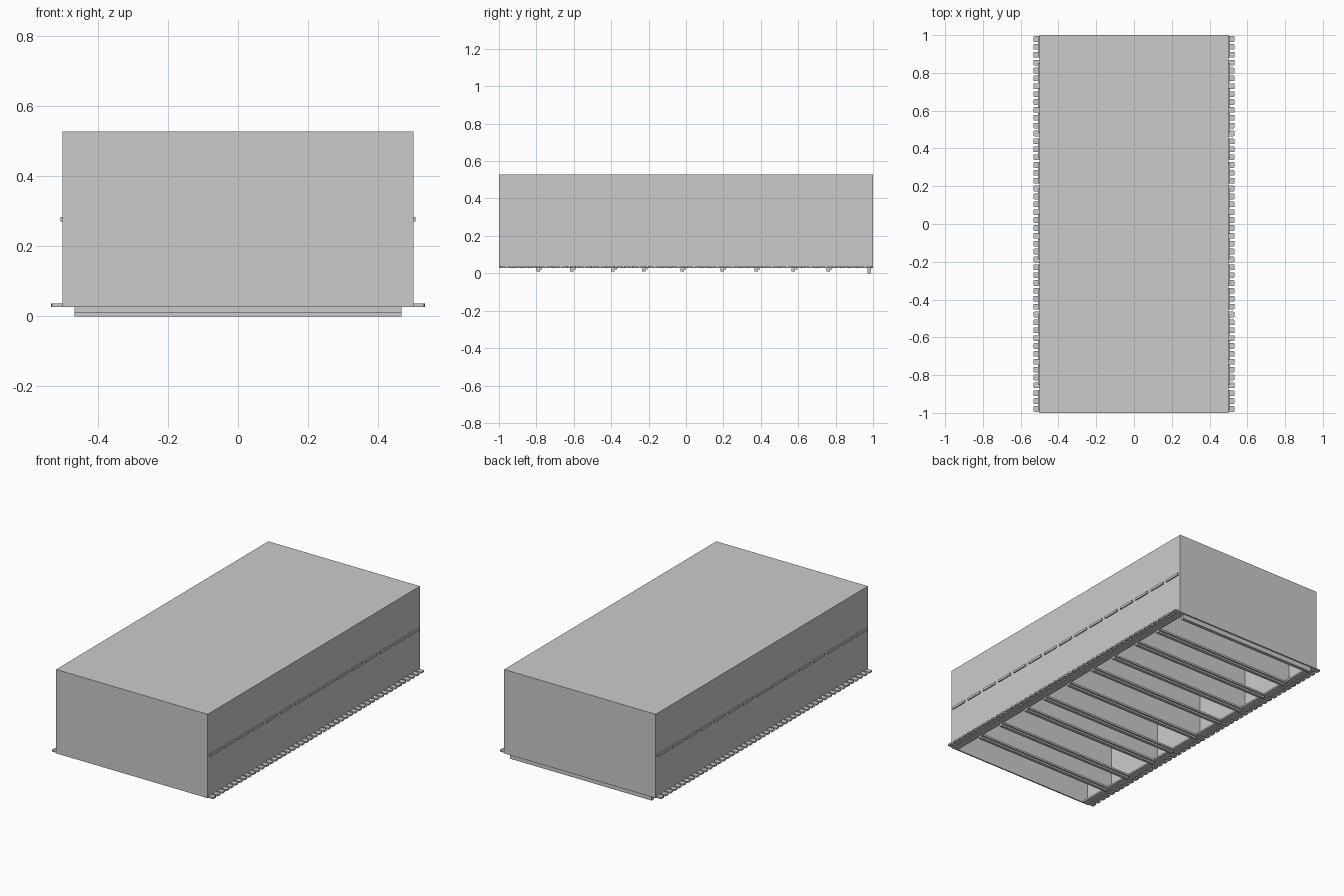
import bpy
import bmesh
from mathutils import Matrix, Vector

cube = bpy.data.objects.get("Cube")
if cube:
    bpy.data.objects.remove(cube, do_unlink=True)

grey = bpy.data.materials.new("light_grey")
grey.use_nodes = True
colour = (0.6, 0.6, 0.6, 1)
grey.diffuse_color = colour
grey.node_tree.nodes["Principled BSDF"].inputs["Base Color"].default_value = colour


def add_box(bm, low, high):
    low, high = Vector(low), Vector(high)
    size = Matrix.Diagonal((high - low).to_4d())
    result = bmesh.ops.create_cube(bm, size=1, matrix=Matrix.Translation((low + high) / 2) @ size)
    return result["verts"]


def finish(name, bm):
    mesh = bpy.data.meshes.new(name)
    bm.to_mesh(mesh)
    bm.free()
    mesh.materials.append(grey)
    obj = bpy.data.objects.new(name, mesh)
    bpy.context.collection.objects.link(obj)
    return obj


def boxes(name, spans):
    bm = bmesh.new()
    for low, high in spans:
        add_box(bm, low, high)
    return finish(name, bm)


def mirror_x(obj):
    obj.modifiers.new("mirror", "MIRROR").use_axis = (True, False, False)


BASE, TOP, WALL = 0.027, 0.527, 0.008

# Hollow housing, open underneath
boxes("housing_roof", [((-0.5, -1, TOP - WALL), (0.5, 1, TOP))])
boxes("end_walls", [((-0.5, y, BASE), (0.5, y + WALL, TOP - WALL)) for y in (-1, 1 - WALL)])
mirror_x(boxes("side_wall", [((0.5 - WALL, WALL - 1, BASE), (0.5, 1 - WALL, TOP - WALL))]))

# Inward rim along the lower long edges
mirror_x(boxes("bottom_rim", [((0.46, WALL - 1, BASE), (0.5 - WALL, 1 - WALL, BASE + 0.01))]))

# Cross ribs with an angle section, and full-height bulkheads on every second one
ribs = (-0.785, -0.605, -0.385, -0.22, -0.015, 0.2, 0.38, 0.58, 0.765)
spans = []
for y in ribs:
    spans.append(((-0.467, y - 0.015, 0.02), (0.467, y + 0.015, BASE + 0.004)))
    spans.append(((-0.467, y - 0.015, 0.01), (0.467, y + 0.004, 0.02)))
boxes("cross_ribs", spans)
boxes("bulkheads", [((WALL - 0.5, y - 0.004, BASE + 0.003), (0.5 - WALL, y + 0.004, TOP - WALL))
                    for y in ribs[::2]])

# Deeper rib closing the back end
boxes("back_rib", [((-0.467, 0.97, 0), (0.467, 0.99, BASE + 0.004))])

# Row of small tabs with rounded outer corners along the bottom edge
TEETH = 48
pitch = 2 / TEETH
bm = bmesh.new()
for i in range(TEETH):
    y = -1 + (i + 0.5) * pitch
    add_box(bm, (0.499, y - 0.015, BASE), (0.533, y + 0.015, BASE + 0.01))
corners = [e for e in bm.edges
           if all(v.co.x > 0.53 for v in e.verts)
           and abs(e.verts[0].co.z - e.verts[1].co.z) > 0.005]
bmesh.ops.bevel(bm, geom=corners, offset=0.006, segments=2, affect="EDGES", profile=0.5)
mirror_x(finish("edge_tabs", bm))

# Broken moulding halfway up the long sides
COUNT = 15
step = 2 / COUNT
mirror_x(boxes("side_moulding", [((0.499, -0.985 + i * step, 0.27), (0.507, -0.88 + i * step, 0.284))
                                 for i in range(COUNT)]))
